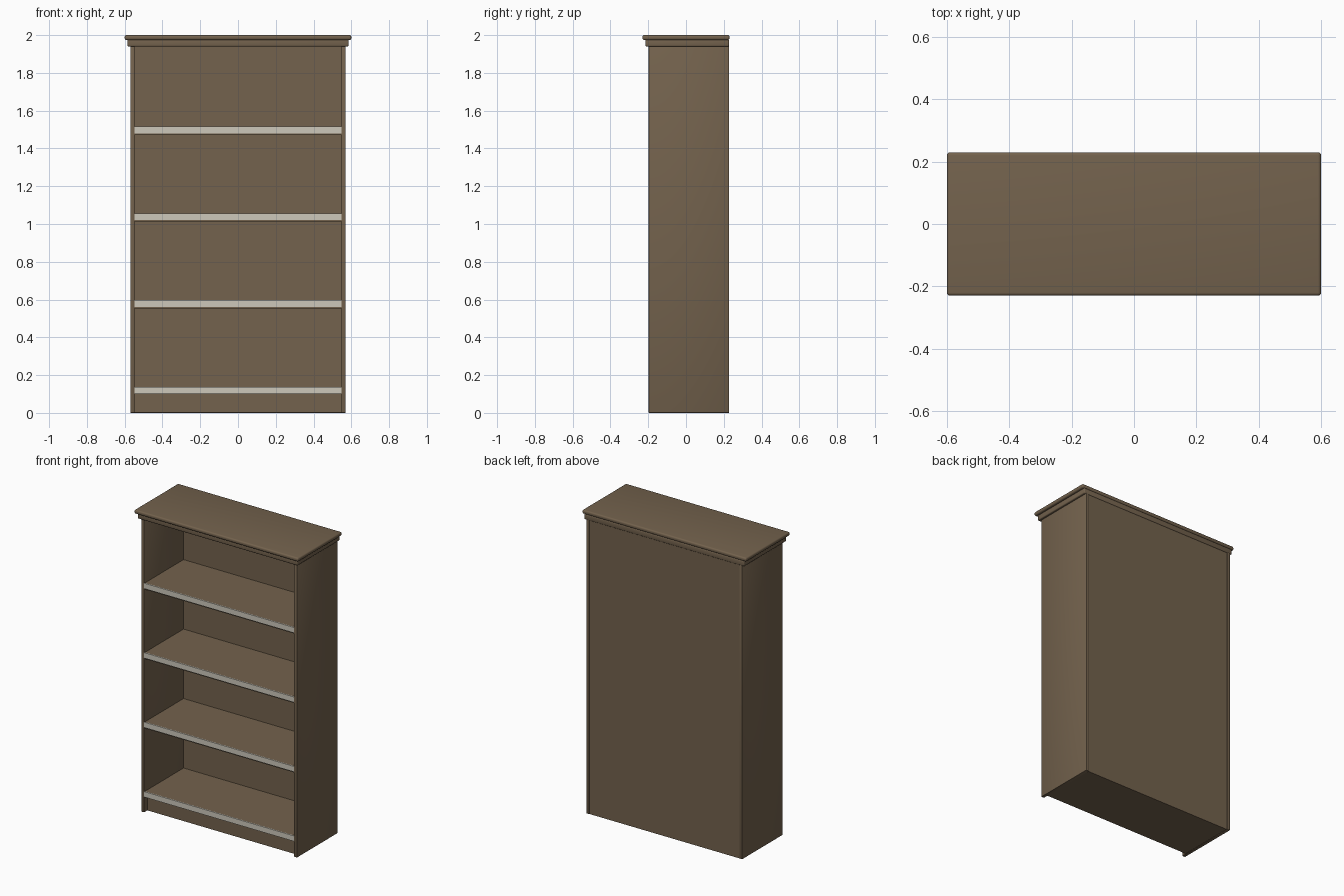
import bpy
import math

if "Cube" in bpy.data.objects:
    bpy.data.objects.remove(bpy.data.objects["Cube"])


def material(name, rgb):
    m = bpy.data.materials.new(name)
    m.diffuse_color = (*rgb, 1.0)
    m.use_nodes = True
    m.node_tree.nodes["Principled BSDF"].inputs["Base Color"].default_value = m.diffuse_color
    return m


brown = material("brown_wood", (0.172, 0.122, 0.074))
cream = material("pale_grey_strip", (0.61, 0.58, 0.50))


def box(name, x, y, z, mat, bevel=0.0, segments=2):
    """Box from (min, max) pairs with optional rounded edges."""
    bpy.ops.mesh.primitive_cube_add(
        size=1, location=(sum(x) / 2, sum(y) / 2, sum(z) / 2))
    ob = bpy.context.object
    ob.name = name
    ob.scale = (x[1] - x[0], y[1] - y[0], z[1] - z[0])
    bpy.ops.object.transform_apply(location=False, rotation=False, scale=True)
    ob.data.materials.append(mat)
    if bevel:
        b = ob.modifiers.new("rounded_edges", 'BEVEL')
        b.width = bevel
        b.segments = segments
        bpy.ops.object.modifier_apply(modifier=b.name)
        bpy.ops.object.shade_smooth_by_angle(angle=math.radians(35))
    return ob


FRONT, BACK = -0.198, 0.228
INNER, OUTER = 0.548, 0.57

# Side panels
for side, s in (("left", -1), ("right", 1)):
    box(side + "_side_panel", sorted((s * INNER, s * OUTER)),
        (FRONT, BACK), (0, 1.945), brown, 0.003)

# Back panel, slightly inset between the sides
box("back_panel", (-INNER, INNER), (0.214, 0.224), (0, 1.945), brown)

# Recessed plinth
box("plinth", (-INNER, INNER), (-0.165, 0.214), (0.002, 0.102), brown)

# Shelves with pale strips along their front edges
for i in range(4):
    top = 0.138 + 0.4593 * i
    box(f"shelf_{i + 1}", (-INNER, INNER), (-0.190, 0.214),
        (top - 0.044 if i else 0.100, top - 0.001), brown)
    box(f"shelf_strip_{i + 1}", (-INNER, INNER), (-0.197, -0.190),
        (top - 0.036, top), cream)

# Stepped cornice and top board
box("cornice", (-0.585, 0.585), (-0.215, 0.228), (1.940, 1.976), brown, 0.006, 3)
box("top_board", (-0.60, 0.60), (-0.23, 0.23), (1.974, 2.0), brown, 0.010, 4)
